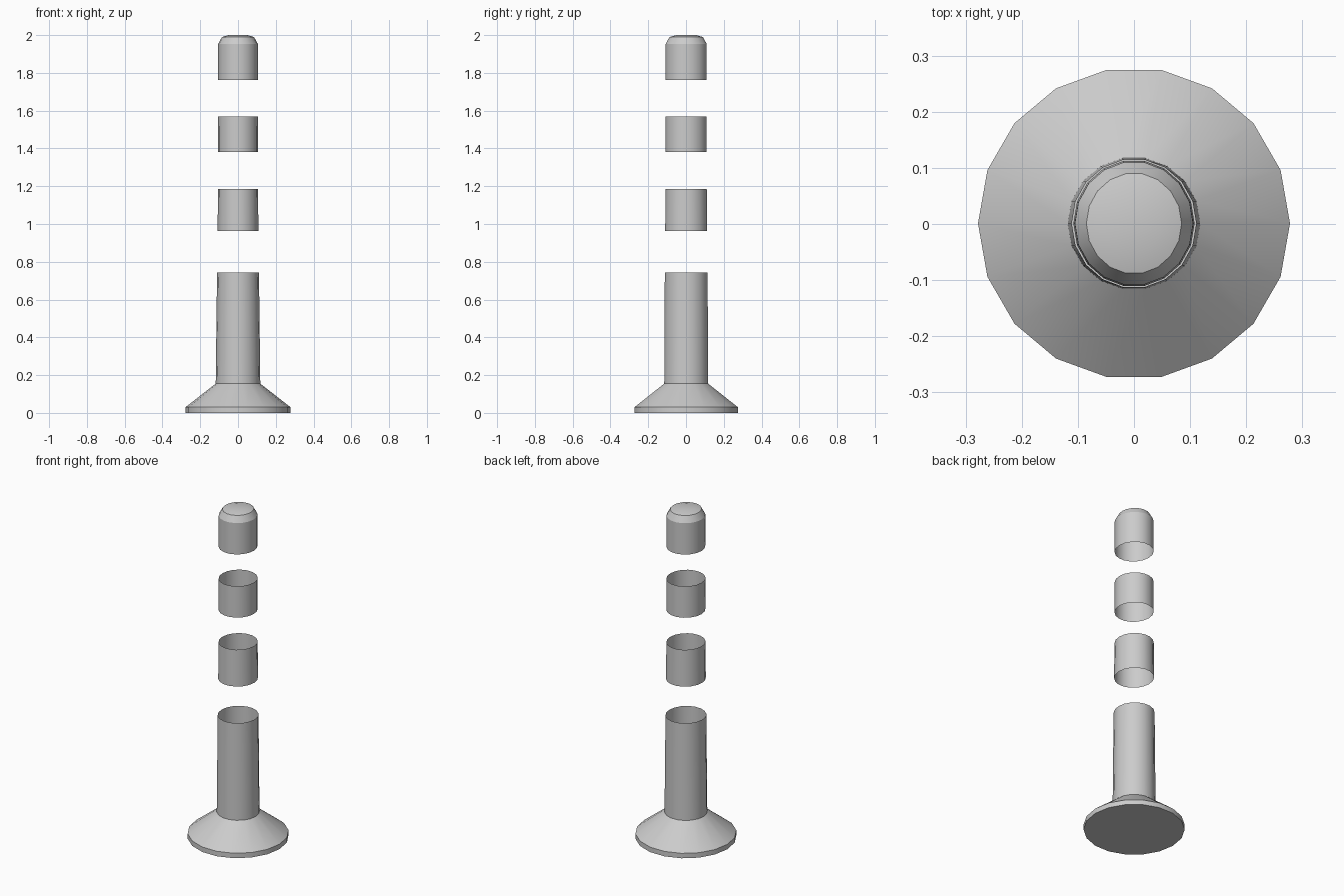
import bpy, bmesh
from math import cos, sin, tau, radians

if "Cube" in bpy.data.objects:
    bpy.data.objects.remove(bpy.data.objects["Cube"])

SIDES = 18


def lathe(name, profile, cap_bottom=False, cap_top=False):
    """Open shell through rings of (x radius, y radius, height)."""
    bm = bmesh.new()
    rings = []
    for rx, ry, z in profile:
        rings.append([bm.verts.new((rx * cos(tau * i / SIDES),
                                    ry * sin(tau * i / SIDES) + 0.001, z))
                      for i in range(SIDES)])
    for low, high in zip(rings, rings[1:]):
        for i in range(SIDES):
            j = (i + 1) % SIDES
            bm.faces.new((low[i], low[j], high[j], high[i]))
    if cap_bottom:
        bm.faces.new(rings[0][::-1])
    if cap_top:
        bm.faces.new(rings[-1])
    mesh = bpy.data.meshes.new(name)
    bm.to_mesh(mesh)
    bm.free()
    obj = bpy.data.objects.new(name, mesh)
    bpy.context.collection.objects.link(obj)
    bpy.ops.object.select_all(action='DESELECT')
    obj.select_set(True)
    bpy.context.view_layer.objects.active = obj
    bpy.ops.object.shade_smooth_by_angle(angle=radians(25))
    return obj


# Flared foot with the lower post
lathe("base_post", [(0.278, 0.278, 0.0), (0.278, 0.278, 0.03),
                    (0.118, 0.118, 0.155), (0.111, 0.115, 0.742)],
      cap_bottom=True)

# Floating open bands
lathe("lower_band", [(0.108, 0.113, 0.963), (0.106, 0.1105, 1.185)])
lathe("middle_band", [(0.106, 0.1105, 1.38), (0.1055, 0.1105, 1.57)])

# Rounded top
lathe("top_cap", [(0.1055, 0.1105, 1.763), (0.1055, 0.1105, 1.953),
                  (0.085, 0.09, 1.99), (0.05, 0.052, 2.0)], cap_top=True)
